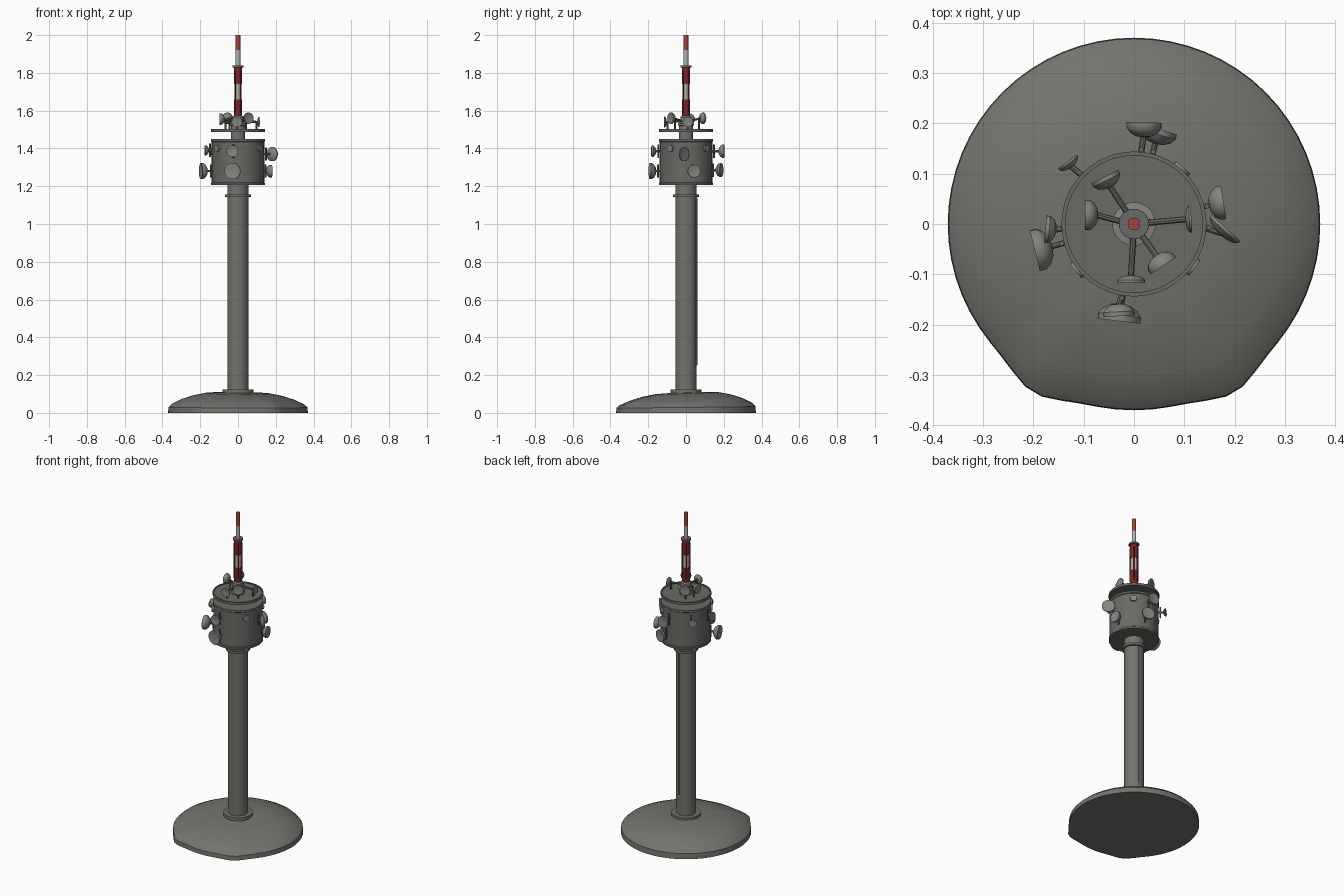
import bpy, math
from mathutils import Vector

cube = bpy.data.objects.get("Cube")
if cube:
    bpy.data.objects.remove(cube, do_unlink=True)


def material(name, rgb):
    m = bpy.data.materials.new(name)
    m.use_nodes = True
    col = (*rgb, 1.0)
    m.diffuse_color = col
    bsdf = next(n for n in m.node_tree.nodes if n.type == 'BSDF_PRINCIPLED')
    bsdf.inputs["Base Color"].default_value = col
    bsdf.inputs["Roughness"].default_value = 0.8
    return m


CONCRETE = material("concrete_grey", (0.17, 0.175, 0.155))
CLADDING = material("cladding_grey", (0.14, 0.145, 0.13))
PALE = material("dish_grey", (0.23, 0.235, 0.215))
RED = material("bright_red", (0.36, 0.06, 0.045))
DARK_RED = material("dark_red", (0.20, 0.018, 0.016))
WHITE = material("mast_white", (0.45, 0.45, 0.44))


def lathe(name, profile, mat, segs=32, loc=(0, 0, 0), axis=(0, 0, 1), shape=None):
    """Spin (radius, height) pairs about a local axis; zero radius closes the end."""
    verts, faces, rings = [], [], []
    for r, z in profile:
        count = segs if r > 0 else 1
        rings.append(range(len(verts), len(verts) + count))
        for i in range(count):
            a = 2 * math.pi * i / segs
            p = Vector((r * math.cos(a), r * math.sin(a), z))
            verts.append(shape(p) if shape else p)
    for lo, hi in zip(rings, rings[1:]):
        for i in range(segs):
            j = (i + 1) % segs
            f = [lo[i % len(lo)], lo[j % len(lo)], hi[j % len(hi)], hi[i % len(hi)]]
            faces.append(list(dict.fromkeys(f)))
    me = bpy.data.meshes.new(name)
    me.from_pydata(verts, [], faces)
    me.materials.append(mat)
    me.shade_smooth()
    me.set_sharp_from_angle(angle=math.radians(35))
    ob = bpy.data.objects.new(name, me)
    ob.location = loc
    ob.rotation_mode = 'QUATERNION'
    ob.rotation_quaternion = Vector((0, 0, 1)).rotation_difference(Vector(axis).normalized())
    bpy.context.collection.objects.link(ob)
    return ob


def cylinder(name, r, z0, z1, mat, segs=32):
    return lathe(name, [(0, z0), (r, z0), (r, z1), (0, z1)], mat, segs)


def rod(name, a, b, r, mat):
    a, b = Vector(a), Vector(b)
    d = b - a
    return lathe(name, [(0, 0), (r, 0), (r, d.length), (0, d.length)], mat, 8, a, d)


# Mound: swells at two front corners and is a little lower at the front
def mound_shape(p):
    turn = math.atan2(p.x, -p.y)
    swell = 1 + 0.055 * math.exp(-((abs(turn) - 0.54) / 0.17) ** 2)
    lift = 1 + 0.35 * p.y - 0.1 * p.x
    return Vector((p.x * swell, p.y * swell, p.z * lift))


lathe("base_mound", [(0, 0), (0.37, 0), (0.368, 0.03), (0.35, 0.047), (0.30, 0.071),
                     (0.24, 0.09), (0.17, 0.104), (0.08, 0.108), (0, 0.108)],
      CONCRETE, 64, shape=mound_shape)

# Shaft with its collars and a cable run up the back
cylinder("shaft_foot", 0.083, 0.10, 0.125, CONCRETE)
cylinder("shaft", 0.056, 0.11, 1.21, CONCRETE)
cylinder("shaft_collar", 0.068, 1.143, 1.157, CONCRETE)
rod("shaft_cable", (0.01, 0.056, 0.25), (0.01, 0.056, 1.14), 0.004, CONCRETE)

# Equipment drum, with slim rims at both ends
lathe("drum", [(0, 1.206), (0.143, 1.206), (0.143, 1.216), (0.139, 1.22), (0.139, 1.435),
               (0.143, 1.438), (0.143, 1.45), (0, 1.45)], CLADDING, 48)

# Open neck, upper deck and stepped mast foot
cylinder("deck_neck", 0.038, 1.44, 1.50, CONCRETE)
lathe("upper_deck", [(0, 1.487), (0.144, 1.487), (0.144, 1.502), (0.136, 1.502),
                     (0.136, 1.497), (0, 1.497)], CLADDING, 48)
lathe("mast_foot", [(0, 1.49), (0.036, 1.49), (0.036, 1.52), (0.043, 1.522), (0.043, 1.533),
                    (0.03, 1.535), (0.03, 1.565), (0.025, 1.572), (0, 1.572)], PALE)

# Banded mast
for name, r, z0, z1, mat in (
        ("mast_lower_red", 0.022, 1.565, 1.66, DARK_RED),
        ("mast_middle_white", 0.019, 1.66, 1.74, WHITE),
        ("mast_upper_red", 0.022, 1.74, 1.83, DARK_RED),
        ("mast_cap", 0.030, 1.828, 1.839, CLADDING),
        ("mast_top_white", 0.0125, 1.839, 1.92, WHITE),
        ("mast_tip_red", 0.0125, 1.92, 2.0, RED)):
    cylinder(name, r, z0, z1, mat, 16)

# Aerial strips around the middle of the mast
for i in range(4):
    a = math.pi / 4 + i * math.pi / 2
    x, y = 0.021 * math.cos(a), 0.021 * math.sin(a)
    rod(f"aerial_strip_{i + 1}", (x, y, 1.59), (x, y, 1.81), 0.0035, DARK_RED)


def dish(name, centre, facing, r, depth, root):
    """Round-backed dish whose rim centre is given, on an arm from a root point."""
    c, n = Vector(centre), Vector((*facing, 0)).normalized()
    lathe(name, [(0, -depth), (0.45 * r, -0.93 * depth), (0.8 * r, -0.68 * depth),
                 (r, -0.35 * depth), (r, 0), (0.93 * r, 0), (0.5 * r, -0.1 * depth),
                 (0, -0.14 * depth)], PALE, 20, c, n)
    rod(name + "_arm", root, c - n * depth * 0.8, 0.006, CLADDING)


# Drum dishes: rim centre, horizontal facing, radius, depth
drum_dishes = [
    ((-0.03, -0.193, 1.28), (-0.12, -1), 0.043, 0.035),
    ((-0.03, -0.183, 1.385), (0.05, -1), 0.031, 0.025),
    ((-0.197, -0.053, 1.28), (-1, -0.25), 0.042, 0.036),
    ((-0.176, -0.01, 1.39), (-1, 0.1), 0.027, 0.022),
    ((-0.132, 0.124, 1.385), (-0.6, 0.8), 0.023, 0.014),
    ((0.02, 0.202, 1.385), (0.03, 1), 0.035, 0.03),
    ((0.05, 0.188, 1.285), (0.3, 1), 0.037, 0.03),
    ((0.178, 0.043, 1.28), (1, 0.16), 0.034, 0.03),
    ((0.183, -0.008, 1.37), (0.67, 0.74), 0.038, 0.018),
]
for i, (c, n, r, d) in enumerate(drum_dishes):
    side = Vector((c[0], c[1], 0)).normalized()
    root = side * 0.135 + Vector((0, 0, c[2]))
    dish(f"drum_dish_{i + 1}", c, n, r, d, root)
    post = side * 0.149
    rod(f"drum_post_{i + 1}", (post.x, post.y, c[2] - 0.035), (post.x, post.y, c[2] + 0.035),
        0.005, CLADDING)

# Small flat discs on the drum wall
for i, deg in enumerate((-36, 49, 219)):
    a = math.radians(deg)
    out = Vector((math.cos(a), math.sin(a), 0))
    lathe(f"wall_disc_{i + 1}", [(0, 0), (0.019, 0), (0.019, 0.012), (0, 0.012)],
          PALE, 16, out * 0.137 + Vector((0, 0, 1.4)), out)

# Deck dishes, each reaching out from the mast foot
deck_dishes = [
    ((-0.058, 0.094, 1.56), (-0.45, 0.9), 0.03, 0.024),
    ((-0.097, 0.018, 1.555), (-1, 0), 0.03, 0.026),
    ((0.058, -0.083, 1.56), (0.55, -0.83), 0.03, 0.026),
    ((-0.006, -0.116, 1.54), (0, -1), 0.028, 0.014),
    ((0.114, 0.01, 1.54), (1, 0.05), 0.027, 0.012),
]
for i, (c, n, r, d) in enumerate(deck_dishes):
    side = Vector((c[0], c[1], 0)).normalized() * 0.025
    dish(f"deck_dish_{i + 1}", c, n, r, d, (side.x, side.y, 1.545))
    foot = Vector(c) - Vector((*n, 0)).normalized() * (d + 0.004)
    rod(f"deck_post_{i + 1}", (foot.x, foot.y, 1.495), foot, 0.005, CLADDING)
